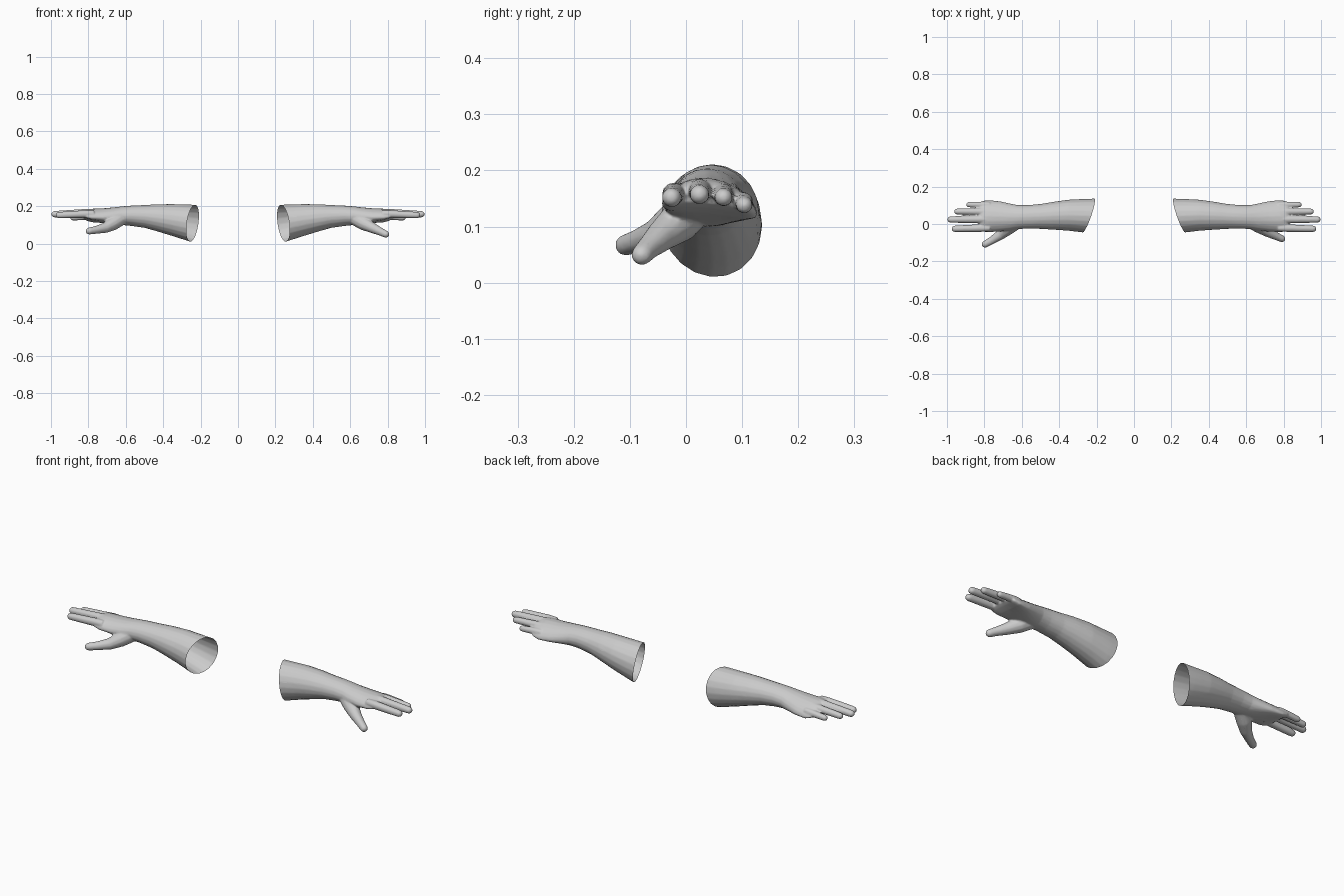
import bpy, bmesh, math
from mathutils import Vector

if "Cube" in bpy.data.objects:
    bpy.data.objects.remove(bpy.data.objects["Cube"])

skin = bpy.data.materials.new("light grey")
skin.diffuse_color = (0.6, 0.6, 0.6, 1)
skin.use_nodes = True
skin.node_tree.nodes["Principled BSDF"].inputs["Base Color"].default_value = skin.diffuse_color

# Forearm and palm sections: x, back y, front y, top z, bottom z, knuckle arch
SECTIONS = [
    (0.14, 0.137, -0.053, 0.206, -0.020, 0),
    (0.25, 0.135, -0.048, 0.208, 0.008, 0),
    (0.35, 0.130, -0.036, 0.211, 0.040, 0),
    (0.435, 0.118, -0.030, 0.210, 0.066, 0),
    (0.50, 0.107, -0.026, 0.206, 0.084, 0),
    (0.57, 0.101, -0.025, 0.203, 0.094, 0),
    (0.62, 0.101, -0.027, 0.199, 0.099, 0.004),
    (0.66, 0.109, -0.034, 0.194, 0.102, 0.010),
    (0.72, 0.122, -0.041, 0.189, 0.112, 0.016),
    (0.78, 0.128, -0.044, 0.187, 0.124, 0.020),
    (0.81, 0.124, -0.042, 0.183, 0.134, 0.020),
    (0.825, 0.112, -0.032, 0.175, 0.142, 0.018),
]
# Fingers: root (y, z), tip (x, y, z), radius
FINGERS = [
    ((-0.021, 0.160), (0.975, -0.026, 0.151), 0.0205),
    ((0.025, 0.167), (0.998, 0.024, 0.156), 0.0205),
    ((0.066, 0.161), (0.962, 0.067, 0.151), 0.0190),
    ((0.102, 0.146), (0.897, 0.104, 0.137), 0.0175),
]
THUMBS = {
    1: [(0.62, 0.015, 0.137, 0.038), (0.67, -0.012, 0.108, 0.037), (0.72, -0.044, 0.083, 0.028),
        (0.765, -0.067, 0.062, 0.021), (0.806, -0.086, 0.042, 0.019)],
    -1: [(0.62, 0.015, 0.137, 0.038), (0.67, -0.020, 0.106, 0.037), (0.71, -0.055, 0.084, 0.028),
         (0.76, -0.088, 0.073, 0.021), (0.812, -0.117, 0.064, 0.019)],
}


def loft(bm, rings):
    """Closed skin through a list of point rings."""
    vs = [[bm.verts.new(p) for p in ring] for ring in rings]
    n = len(vs[0])
    for a, b in zip(vs, vs[1:]):
        for i in range(n):
            bm.faces.new((a[i], a[(i + 1) % n], b[(i + 1) % n], b[i]))
    bm.faces.new(vs[0][::-1])
    bm.faces.new(vs[-1])


def tube(bm, path, n=12):
    """Tapered finger along (x, y, z, radius) points with a rounded tip."""
    pts = [(Vector(p[:3]), p[3]) for p in path]
    tip, r = pts.pop()
    axis = (tip - pts[-1][0]).normalized()
    for a in (0, 30, 55, 75):
        t = math.radians(a)
        pts.append((tip + axis * r * (math.sin(t) - 1), r * math.cos(t)))
    rings = []
    for i, (c, rad) in enumerate(pts):
        d = (pts[min(i + 1, len(pts) - 1)][0] - pts[max(i - 1, 0)][0]).normalized()
        u = d.cross(Vector((0, 0, 1))).normalized()
        v = u.cross(d)
        rings.append([c + (u * math.cos(t) + v * math.sin(t)) * rad
                      for t in (math.tau * k / n for k in range(n))])
    loft(bm, rings)


def section(x, yb, yf, zt, zb, arch, n=20):
    yc, ry, zc, rz = (yb + yf) / 2, (yb - yf) / 2, (zt + zb) / 2, (zt - zb) / 2
    ring = []
    for k in range(n):
        t = math.tau * k / n
        c, s = math.cos(t), math.sin(t)
        y = yc + ry * c
        ring.append((x, y, zc + rz * s - arch * ((y - 0.025) / 0.08) ** 2))
    return ring


def make_arm(name, side):
    bm = bmesh.new()
    loft(bm, [section(*s) for s in SECTIONS])
    for (ry, rz), tip, r in FINGERS:
        root = Vector((0.77, ry, rz))
        tip = Vector(tip)
        path = [(*root.lerp(tip, f), r * k)
                for f, k in ((0, 0.9), (0.25, 1.0), (0.5, 0.95), (0.75, 0.9), (1, 0.85))]
        tube(bm, path)
    tube(bm, THUMBS[side])
    bmesh.ops.recalc_face_normals(bm, faces=bm.faces)
    me = bpy.data.meshes.new(name)
    bm.to_mesh(me)
    bm.free()
    ob = bpy.data.objects.new(name, me)
    bpy.context.collection.objects.link(ob)

    # Fuse palm, fingers and thumb into one soft skin
    m = ob.modifiers.new("fuse", 'REMESH')
    m.mode = 'VOXEL'
    m.voxel_size = 0.004
    m = ob.modifiers.new("soften", 'SMOOTH')
    m.factor, m.iterations = 0.5, 6
    dg = bpy.context.evaluated_depsgraph_get()
    fused = bpy.data.meshes.new_from_object(ob.evaluated_get(dg))
    ob.modifiers.clear()

    # Slanted open end at the elbow, then mirror for the left arm
    bm = bmesh.new()
    bm.from_mesh(fused)
    bmesh.ops.bisect_plane(bm, geom=bm.verts[:] + bm.edges[:] + bm.faces[:],
                           plane_co=(0.275, 0, 0), plane_no=(1, 0.35, 0.15), clear_inner=True)
    if side < 0:
        for v in bm.verts:
            v.co.x *= -1
        bmesh.ops.reverse_faces(bm, faces=bm.faces)
    for f in bm.faces:
        f.smooth = True
    bm.to_mesh(fused)
    bm.free()
    fused.materials.clear()
    fused.materials.append(skin)
    ob.data = fused
    m = ob.modifiers.new("simplify", 'DECIMATE')
    m.ratio = 0.15


make_arm("right_arm", 1)
make_arm("left_arm", -1)
